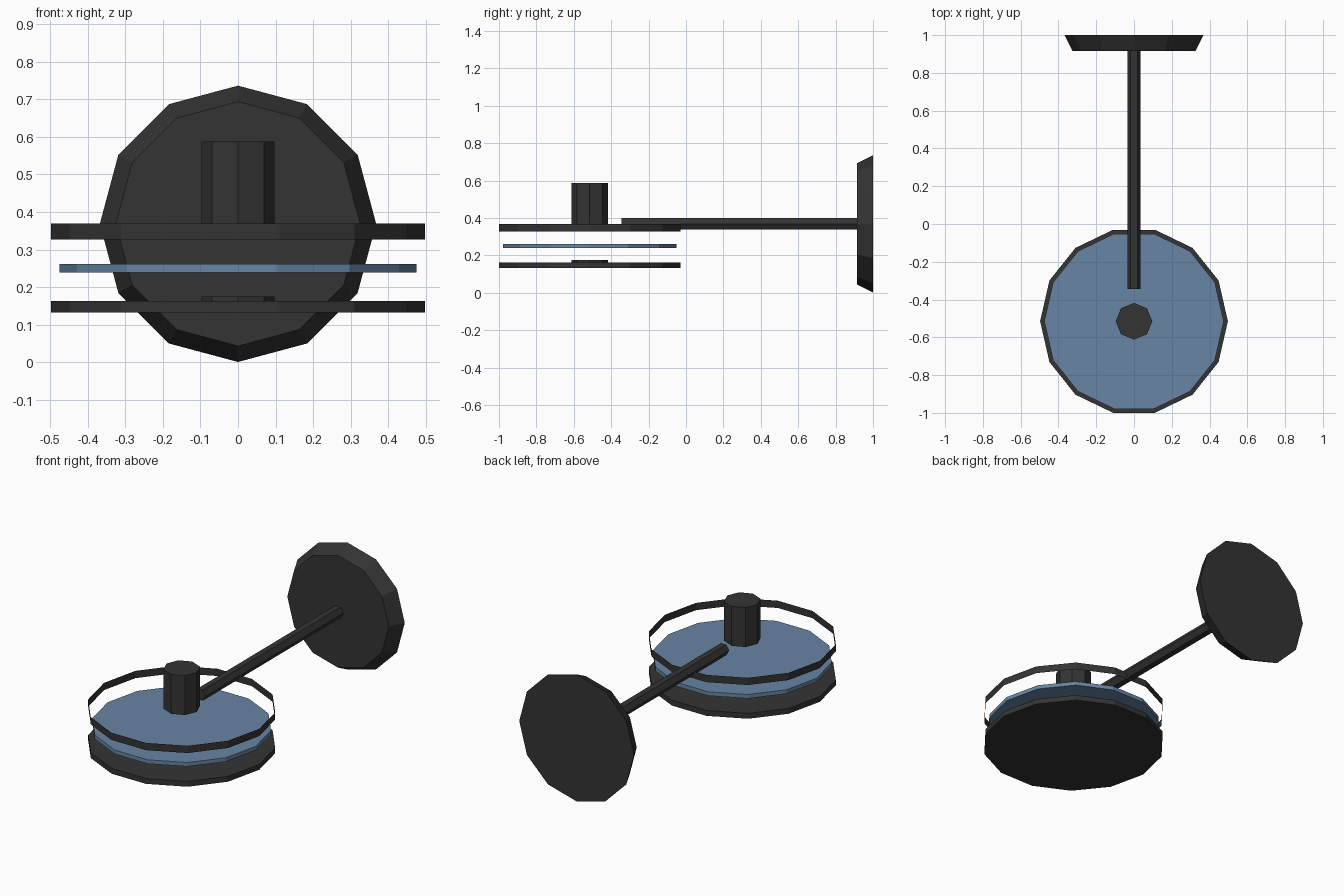
import bpy, bmesh, math
from mathutils import Matrix

if "Cube" in bpy.data.objects:
    bpy.data.objects.remove(bpy.data.objects["Cube"])


def material(name, rgb):
    m = bpy.data.materials.new(name)
    m.diffuse_color = (*rgb, 1)
    m.use_nodes = True
    m.node_tree.nodes["Principled BSDF"].inputs["Base Color"].default_value = m.diffuse_color
    return m


DARK = material("dark_metal", (0.034, 0.034, 0.034))
BLUE = material("blue_glass", (0.135, 0.235, 0.37))


def prism(name, sides, r1, r2, length, matrix, mat, caps=True):
    """Flat-faced prism from local z = 0 to length, with a vertex on local +x."""
    bm = bmesh.new()
    lo, hi = ([bm.verts.new((r * math.cos(2 * math.pi * i / sides),
                             r * math.sin(2 * math.pi * i / sides), z))
               for i in range(sides)] for r, z in ((r1, 0), (r2, length)))
    for i in range(sides):
        j = (i + 1) % sides
        bm.faces.new((lo[i], lo[j], hi[j], hi[i]))
    if caps:
        bm.faces.new(lo[::-1])
        bm.faces.new(hi)
    bm.transform(matrix)
    me = bpy.data.meshes.new(name)
    bm.to_mesh(me)
    bm.free()
    me.materials.append(mat)
    ob = bpy.data.objects.new(name, me)
    bpy.context.collection.objects.link(ob)
    return ob


def at_disc(z):
    return Matrix.Translation((0, -0.515, z))


def along_y(y, z):
    # local +z becomes world +y
    return Matrix.Translation((0, y, z)) @ Matrix.Rotation(-math.pi / 2, 4, 'X')


# Round head: base dish, glass disc and open upper band
prism("base_dish", 14, 0.497, 0.497, 0.031, at_disc(0.132), DARK)
prism("glass_disc", 14, 0.475, 0.475, 0.023, at_disc(0.239), BLUE)
prism("upper_band", 14, 0.497, 0.497, 0.042, at_disc(0.327), DARK, caps=False)

# Centre post and the low hub on the base
prism("centre_post", 8, 0.097, 0.097, 0.228, at_disc(0.36), DARK)
prism("base_hub", 8, 0.097, 0.097, 0.02, at_disc(0.155), DARK)

# Horizontal arm and flared wall plate
prism("arm", 6, 0.035, 0.035, 1.27, along_y(-0.345, 0.369), DARK)
prism("wall_plate", 12, 0.325, 0.3675, 0.085, along_y(0.915, 0.3685), DARK)
